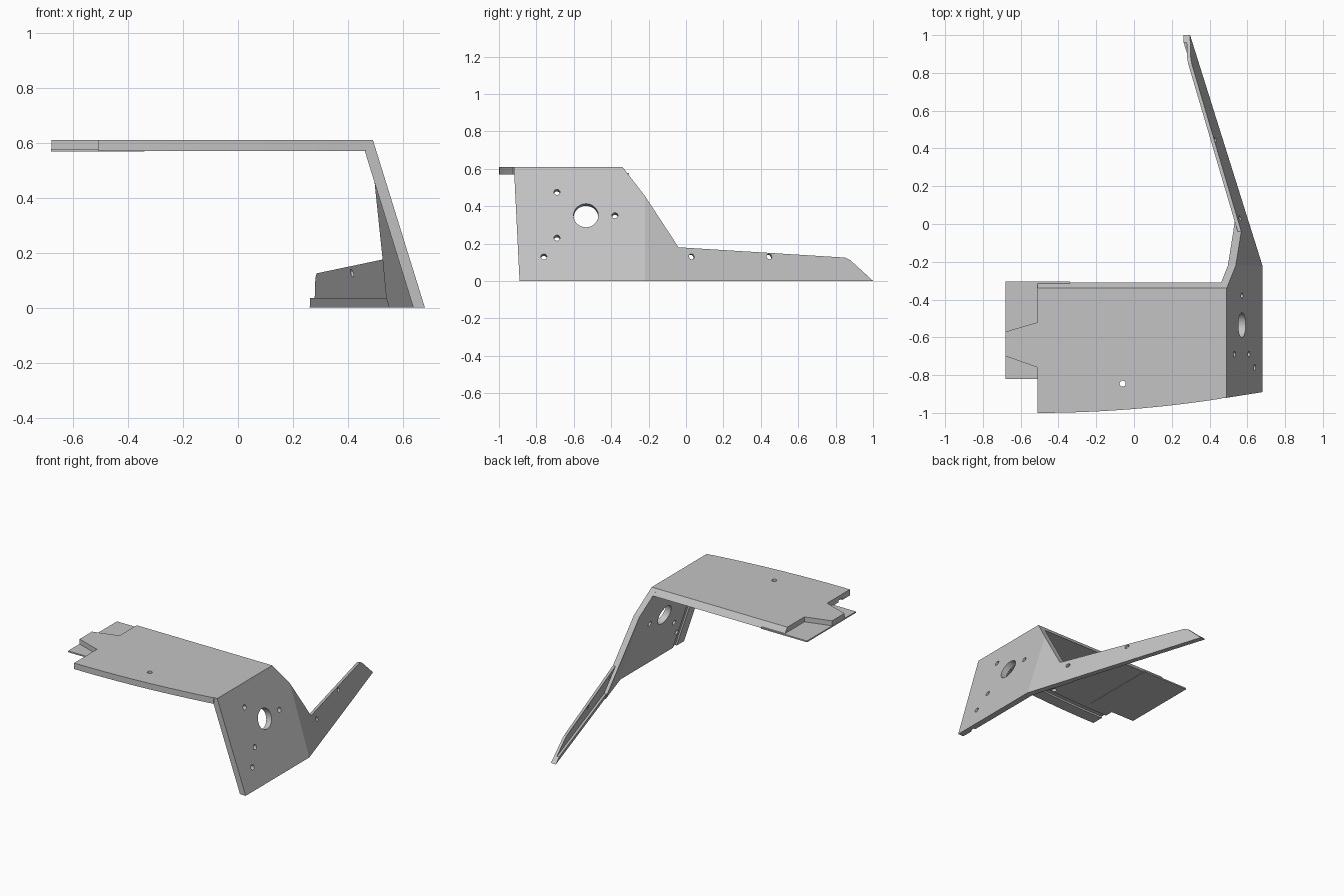
import bpy, bmesh, math
from mathutils import Vector

if "Cube" in bpy.data.objects:
    bpy.data.objects.remove(bpy.data.objects["Cube"])

grey = bpy.data.materials.new("light grey")
grey.diffuse_color = (0.55, 0.55, 0.55, 1)
grey.use_nodes = True
grey.node_tree.nodes["Principled BSDF"].inputs["Base Color"].default_value = grey.diffuse_color

BEND_Y = -0.22          # where the wing turns away from the side panel
LEAN = 0.31             # inward lean of panel and wing per unit height
SWEEP = 0.314           # inward sweep of the wing per unit length


def outer_x(y, z):
    """Outer skin of the side panel and wing."""
    return 0.68 - LEAN * z - SWEEP * max(0.0, y - BEND_Y)


def front_y(x):
    """Bowed front edge of the top plate."""
    return -1.0 + 0.08 * (x + 0.51) ** 2


def prism(name, ring_a, ring_b):
    """Closed solid between two matching rings of points."""
    bm = bmesh.new()
    a = [bm.verts.new(p) for p in ring_a]
    b = [bm.verts.new(p) for p in ring_b]
    bm.faces.new(a)
    bm.faces.new(b[::-1])
    n = len(a)
    for i in range(n):
        j = (i + 1) % n
        bm.faces.new((a[j], a[i], b[i], b[j]))
    bmesh.ops.recalc_face_normals(bm, faces=bm.faces)
    me = bpy.data.meshes.new(name)
    bm.to_mesh(me)
    bm.free()
    me.materials.append(grey)
    ob = bpy.data.objects.new(name, me)
    bpy.context.collection.objects.link(ob)
    return ob


def panel(name, profile, t0, t1):
    """Side profile (y, z) given depth t0..t1 inward from the leaning skin."""
    return prism(name, *[[(outer_x(y, z) - t, y, z) for y, z in profile]
                         for t in (t0, t1)])


def slab(name, outline, z0, z1):
    return prism(name, *[[(x, y, z) for x, y in outline] for z in (z0, z1)])


def drill(name, centre, axis, radius, sides=24):
    """Round cutter through a point along an axis."""
    axis = Vector(axis).normalized()
    u = axis.orthogonal().normalized()
    v = axis.cross(u)
    c = Vector(centre)
    rings = []
    for d in (-0.12, 0.12):
        rings.append([c + axis * d + radius * (u * math.cos(k) + v * math.sin(k))
                      for k in (2 * math.pi * i / sides for i in range(sides))])
    return prism(name, *rings)


def cut(target, cutter):
    mod = target.modifiers.new("cut", 'BOOLEAN')
    mod.operation = 'DIFFERENCE'
    mod.solver = 'EXACT'
    mod.object = cutter
    bpy.context.view_layer.objects.active = target
    bpy.ops.object.modifier_apply(modifier=mod.name)
    bpy.data.objects.remove(cutter, do_unlink=True)


# Top plate with bowed front, bevelled back edge and tapered tongue
xs = [-0.51 + 0.975 * i / 16 for i in range(17)]
bow = [(x, front_y(x)) for x in xs]
tongue = [(-0.51, -0.52), (-0.679, -0.57), (-0.679, -0.70), (-0.51, -0.76)]
rings = []
for z, back in ((0.57, -0.311), (0.61, -0.34)):
    rings.append([(x, y, z) for x, y in
                  bow + [(0.465, back), (-0.51, back)] + tongue])
top_plate = prism("top_plate", *rings)

# Groove under the top plate, following the bow
inner = [(x, front_y(x) + 0.12) for x in [-0.6] + xs[1:]]
outer = [(x, front_y(x) + 0.08) for x in [-0.6] + xs[1:]]
cut(top_plate, slab("groove_cutter", outer + inner[::-1], 0.5, 0.582))
cut(top_plate, drill("plate_hole", (-0.06, -0.845, 0.59), (0, 0, 1), 0.016))

# Thin lap tab beneath the left end
slab("lap_tab", [(-0.68, -0.82), (-0.34, -0.82), (-0.34, -0.305),
                 (-0.68, -0.305)], 0.568, 0.577)

# Leaning side panel
side = panel("side_panel", [(-0.89, 0), (BEND_Y, 0), (BEND_Y, 0.455),
                            (-0.34, 0.61), (-0.92, 0.61)], 0, 0.042)
cut(side, panel("groove_cutter", [(-0.81, -0.1), (-0.77, -0.1),
                                  (-0.80, 0.569), (-0.84, 0.569)], 0.03, 0.09))
for y, z, r in ((-0.535, 0.35, 0.066), (-0.69, 0.475, 0.016),
                (-0.69, 0.23, 0.016), (-0.38, 0.35, 0.016),
                (-0.76, 0.13, 0.016)):
    cut(side, drill("side_hole", (outer_x(y, z), y, z), (1, 0, LEAN), r,
                    40 if r > 0.05 else 20))

# Thick elbow joining panel and wing
panel("wing_elbow", [(BEND_Y, 0), (0.06, 0), (0.06, 0.035), (-0.04, 0.18),
                     (BEND_Y, 0.455)], 0, 0.042)

# Thin wing web with two holes
web = panel("wing_web", [(0.06, 0.035), (0.962, 0.035), (0.88, 0.11),
                         (0.85, 0.125), (-0.04, 0.18)], 0, 0.019)
for y in (0.03, 0.445):
    cut(web, drill("wing_hole", (outer_x(y, 0.13), y, 0.13),
                   (1, SWEEP, LEAN), 0.015, 20))

# Thicker ledge along the foot of the wing
panel("wing_ledge", [(0.06, 0), (1.0, 0), (0.962, 0.035), (0.06, 0.035)],
      0, 0.036)
